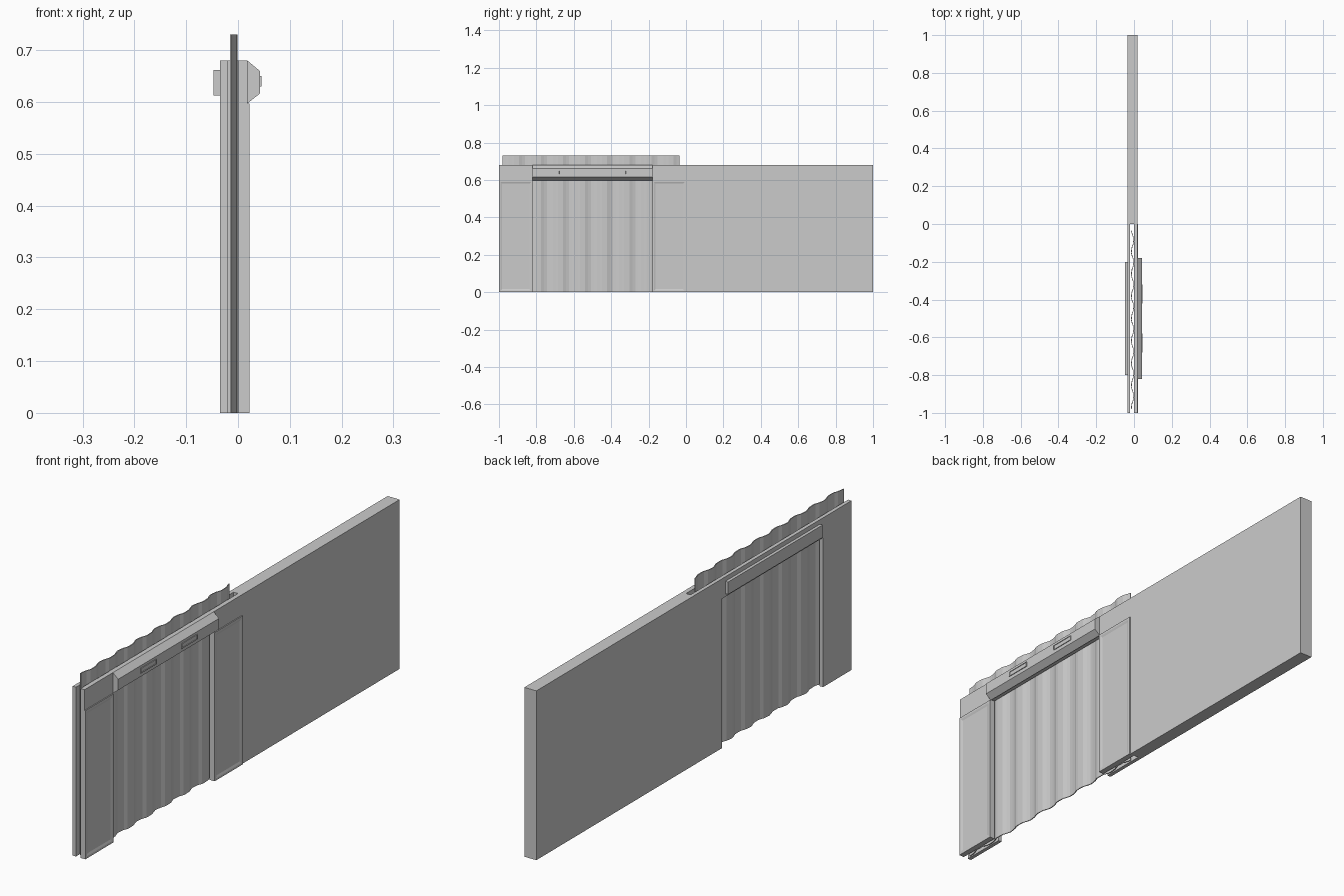
import bpy, bmesh, math
from mathutils import Vector

if "Cube" in bpy.data.objects:
    bpy.data.objects.remove(bpy.data.objects["Cube"])


def finish(name, bm):
    bmesh.ops.recalc_face_normals(bm, faces=bm.faces[:])
    me = bpy.data.meshes.new(name)
    bm.to_mesh(me)
    bm.free()
    ob = bpy.data.objects.new(name, me)
    bpy.context.collection.objects.link(ob)
    return ob


def extrude(name, pts, vec):
    """Extrude a closed outline of 3D points along vec."""
    bm = bmesh.new()
    face = bm.faces.new([bm.verts.new(p) for p in pts])
    res = bmesh.ops.extrude_face_region(bm, geom=[face], use_keep_orig=True)
    verts = [g for g in res["geom"] if isinstance(g, bmesh.types.BMVert)]
    bmesh.ops.translate(bm, verts=verts, vec=Vector(vec))
    return finish(name, bm)


def box(name, x0, x1, y0, y1, z0, z1, rim=0, slope=0, depth=0):
    """Box, optionally with a bevelled recess in its +x face."""
    bm = bmesh.new()
    bmesh.ops.create_cube(bm, size=1)
    for v in bm.verts:
        v.co = ((x0 + x1) / 2 + v.co.x * (x1 - x0),
                (y0 + y1) / 2 + v.co.y * (y1 - y0),
                (z0 + z1) / 2 + v.co.z * (z1 - z0))
    if rim:
        bm.normal_update()
        face = max(bm.faces, key=lambda f: f.calc_center_median().x)
        bmesh.ops.inset_region(bm, faces=[face], thickness=rim)
        bmesh.ops.inset_region(bm, faces=[face], thickness=slope, depth=-depth)
    return finish(name, bm)


H = 0.68
OPEN = (-0.82, -0.18, 0.6)


def arch(name, x, thick):
    a, b, top = OPEN
    yz = [(-1, 0), (a, 0), (a, top), (b, top), (b, 0), (0, 0), (0, H), (-1, H)]
    return extrude(name, [(x, y, z) for y, z in yz], (thick, 0, 0))


# solid wall and the two door-frame skins with a slot between them
box("solid_wall", -0.035, 0.018, 0, 1, 0, H)
arch("back_frame", -0.035, 0.015)
arch("front_frame", 0.0, 0.018)

# recessed pilaster panels either side of the opening
for side, (y0, y1) in {"left": (-1, -0.82), "right": (-0.18, 0)}.items():
    box("pilaster_" + side, 0.018, 0.022, y0, y1, 0, 0.597,
        rim=0.012, slope=0.012, depth=0.003)

# chamfered header above the door
profile = [(0.018, H), (0.042, 0.66), (0.042, 0.616), (0.018, 0.597)]
extrude("header", [(x, -0.82, z) for x, z in profile], (0, 0.64, 0))
for i, y in enumerate((-0.63, -0.37)):
    box(f"header_lamp_{i}", 0.041, 0.045, y - 0.05, y + 0.05, 0.63, 0.65,
        rim=0.003, slope=0.001, depth=0.002)
box("back_header", -0.047, -0.035, -0.8, -0.2, 0.612, 0.662)

# corrugated sliding door in the slot
PERIODS, Y0, Y1 = 8, -0.98, -0.035
wave = [(0, -1), (0.13, -0.8), (0.27, -0.3), (0.4, 0.8),
        (0.5, 1), (0.73, 0.8), (0.87, -0.3)]
step = (Y1 - Y0) / PERIODS
line = [(-0.0085 + 0.0055 * w, Y0 + (p + t) * step)
        for p in range(PERIODS) for t, w in wave]
line.append((-0.014, Y1))
th = 0.0018
outline = ([(x + th, y, 0) for x, y in line]
           + [(x - th, y, 0) for x, y in reversed(line)])
extrude("corrugated_door", outline, (0, 0, 0.73))
